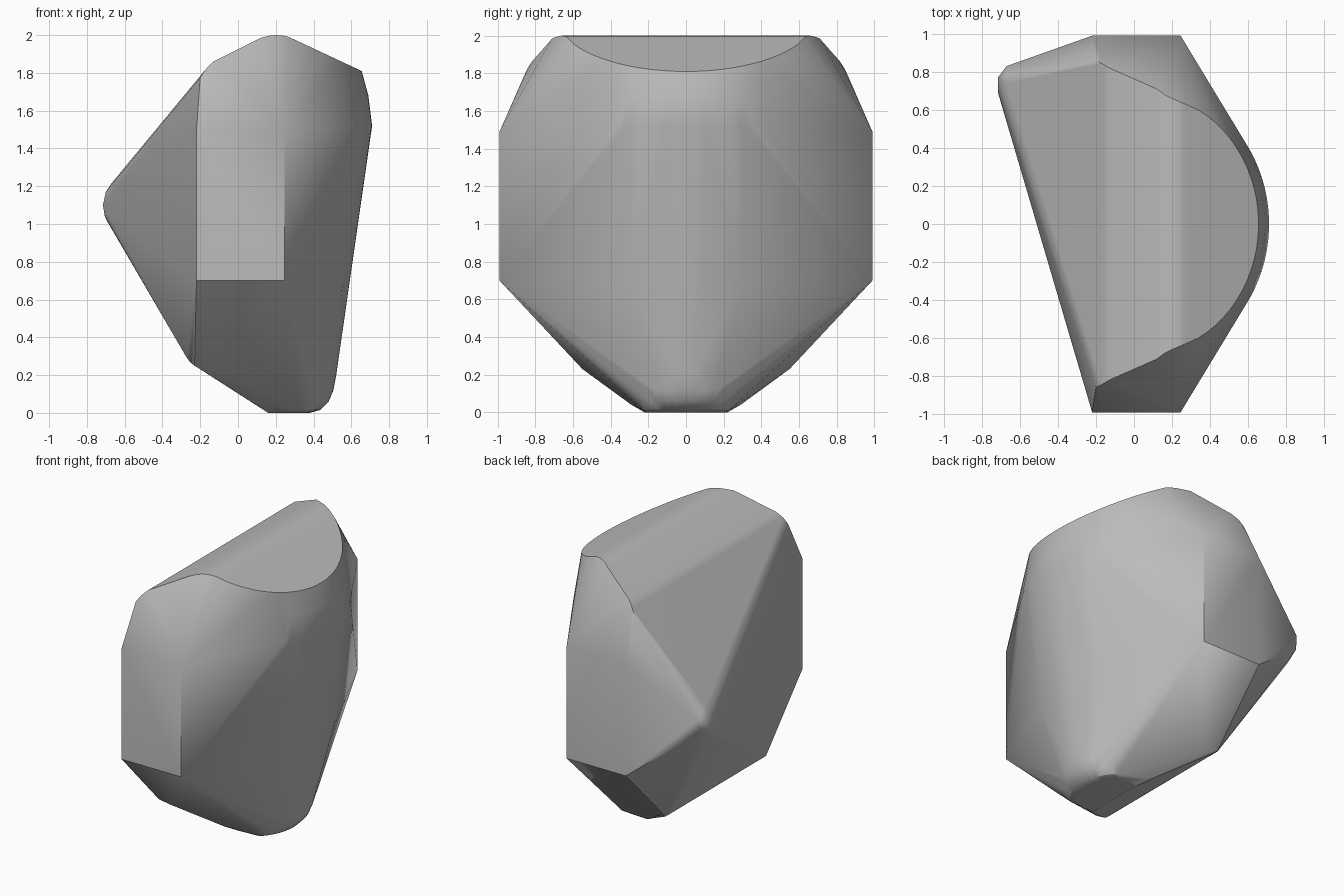
import bpy
import bmesh
from math import sin, cos, radians

cube = bpy.data.objects.get("Cube")
if cube:
    bpy.data.objects.remove(cube, do_unlink=True)

points = []


def mirrored(*coords):
    """Add each point on the front and on the back."""
    for x, y, z in coords:
        points.extend([(x, y, z), (x, -y, z)])


def arc(x_max, rx, ry, z, limit, steps=12):
    """Add a bulging arc facing +x; z is a height or a rule of x."""
    for i in range(-steps, steps + 1):
        t = radians(limit * i / steps)
        x = x_max - rx * (1 - cos(t))
        points.append((x, ry * sin(t), z(x) if callable(z) else z))


# Flat end facets, front and back
mirrored((-0.22, 0.99, 0.70), (-0.22, 0.99, 1.49),
         (0.245, 0.99, 0.70), (0.245, 0.99, 1.49))

# Rounded top ridge and its sloping left shoulder
mirrored((0.27, 0.63, 1.99), (0.235, 0.645, 1.998), (0.2, 0.66, 2.0),
         (0.16, 0.68, 1.996), (0.12, 0.71, 1.985), (-0.13, 0.82, 1.86),
         (-0.17, 0.845, 1.82), (-0.2, 0.86, 1.775))

# Curved right side, from the top facet rim down to the base
arc(0.655, 0.60, 0.68, lambda x: 1.99 - 0.468 * (x - 0.27), 62)
arc(0.69, 0.73, 0.73, 1.68, 36)
arc(0.71, 0.80, 0.80, 1.52, 32)
arc(0.52, 0.42, 0.42, 0.20, 45)
arc(0.505, 0.39, 0.39, 0.12, 45)
arc(0.48, 0.36, 0.36, 0.06, 45)
arc(0.435, 0.33, 0.33, 0.015, 45)
arc(0.38, 0.30, 0.30, 0.0, 45)
mirrored((0.55, 0.29, 0.65))

# Base edge and lower left facet
mirrored((0.16, 0.22, 0.0), (0.10, 0.29, 0.04), (-0.15, 0.55, 0.23),
         (-0.23, 0.56, 0.25), (-0.25, 0.54, 0.265), (-0.27, 0.50, 0.29),
         (-0.2, 0.62, 0.31))

# Blunt left tip, towards the back
points += [(-0.67, 0.83, 1.15), (-0.67, 0.74, 1.215), (-0.70, 0.74, 1.17),
           (-0.715, 0.69, 1.10), (-0.715, 0.77, 1.10), (-0.705, 0.72, 1.04),
           (-0.69, 0.72, 1.01), (-0.68, 0.81, 1.06)]

# Stretch a skin around all the points
bm = bmesh.new()
for p in points:
    bm.verts.new(p)
bmesh.ops.convex_hull(bm, input=bm.verts)
bmesh.ops.delete(bm, geom=[v for v in bm.verts if not v.link_faces], context='VERTS')
bmesh.ops.dissolve_limit(bm, angle_limit=radians(1.5), verts=bm.verts, edges=bm.edges)
bmesh.ops.recalc_face_normals(bm, faces=bm.faces)
mesh = bpy.data.meshes.new("faceted_stone")
bm.to_mesh(mesh)
bm.free()

stone = bpy.data.objects.new("faceted_stone", mesh)
bpy.context.collection.objects.link(stone)

# Plain grey surface
grey = bpy.data.materials.new("stone_grey")
grey.use_nodes = True
colour = (0.5, 0.5, 0.5, 1.0)
grey.diffuse_color = colour
grey.node_tree.nodes["Principled BSDF"].inputs["Base Color"].default_value = colour
mesh.materials.append(grey)

# Smooth the rounded areas and keep the large facets flat
bpy.ops.object.select_all(action='DESELECT')
stone.select_set(True)
bpy.context.view_layer.objects.active = stone
bpy.ops.object.shade_smooth_by_angle(angle=radians(30))
weighted = stone.modifiers.new("even_facets", 'WEIGHTED_NORMAL')
weighted.keep_sharp = True
